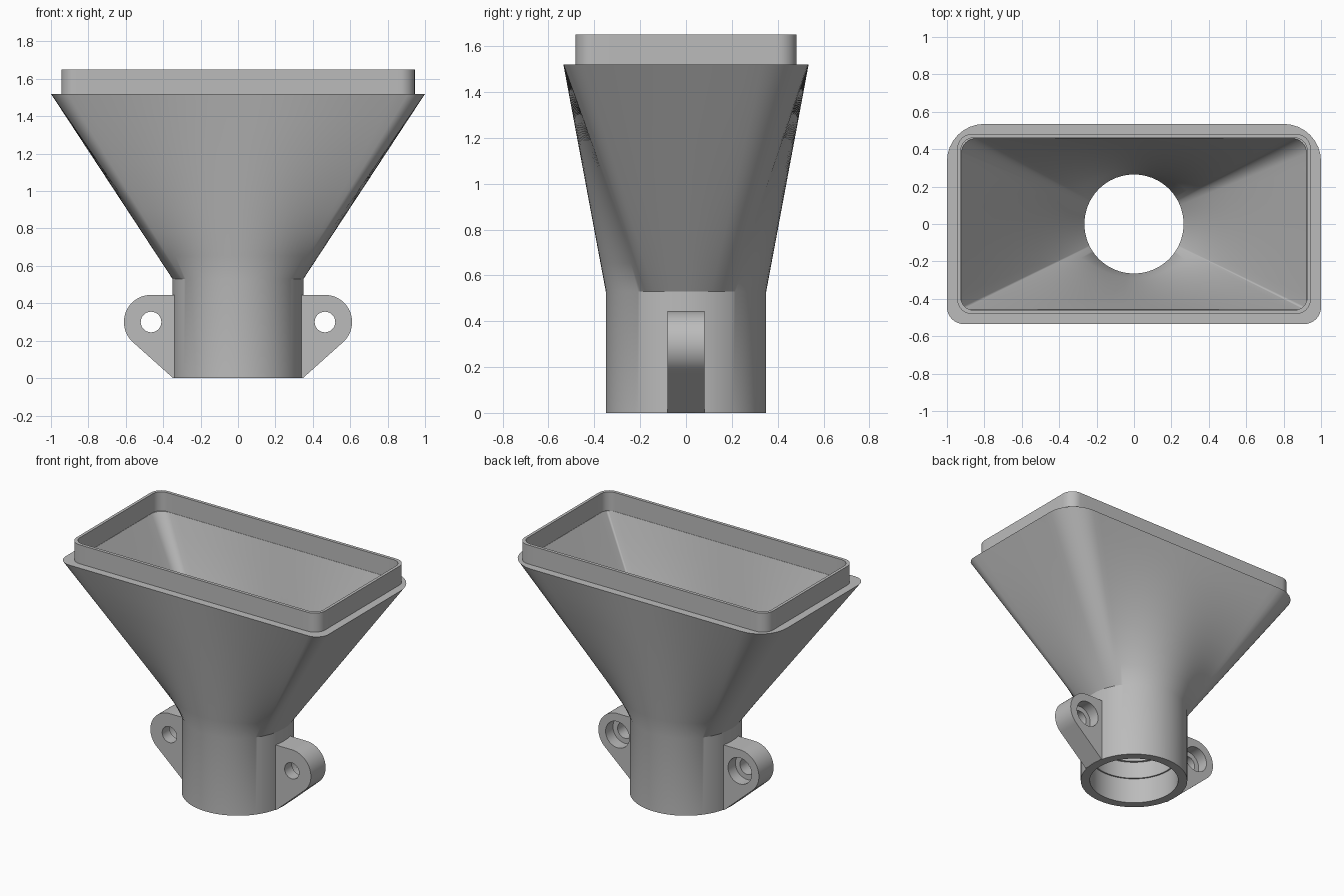
import bpy, bmesh
from math import sin, cos, pi, radians, hypot, atan2, asin

cube = bpy.data.objects.get("Cube")
if cube:
    bpy.data.objects.remove(cube, do_unlink=True)

grey = bpy.data.materials.new("mid grey plastic")
grey.use_nodes = True
colour = (0.5, 0.5, 0.5, 1)
grey.diffuse_color = colour
grey.node_tree.nodes["Principled BSDF"].inputs["Base Color"].default_value = colour


def skin(name, rings):
    """Skin a cyclic sequence of equal-length rings into a closed solid."""
    bm = bmesh.new()
    loops = [[bm.verts.new(p) for p in ring] for ring in rings]
    n = len(loops[0])
    for a, b in zip(loops, loops[1:] + loops[:1]):
        for i in range(n):
            j = (i + 1) % n
            bm.faces.new((a[i], a[j], b[j], b[i]))
    bmesh.ops.recalc_face_normals(bm, faces=bm.faces)
    mesh = bpy.data.meshes.new(name)
    bm.to_mesh(mesh)
    bm.free()
    obj = bpy.data.objects.new(name, mesh)
    bpy.context.collection.objects.link(obj)
    mesh.materials.append(grey)
    bpy.ops.object.select_all(action='DESELECT')
    obj.select_set(True)
    bpy.context.view_layer.objects.active = obj
    bpy.ops.object.shade_smooth_by_angle(angle=radians(30))
    return obj


def divide(a, b, steps):
    """Points strictly between a and b."""
    return [tuple(p + (q - p) * k / steps for p, q in zip(a, b)) for k in range(1, steps)]


def rounded_rect(hx, hy, back, front, z, arc=8):
    """Rounded rectangle with separate back and front corner radii."""
    corners = []
    for q, (sx, sy) in enumerate([(1, 1), (-1, 1), (-1, -1), (1, -1)]):
        r = back if sy > 0 else front
        corners.append([(sx * (hx - r) + r * cos((q + k / arc) * pi / 2),
                         sy * (hy - r) + r * sin((q + k / arc) * pi / 2), z)
                        for k in range(arc + 1)])
    ring = []
    for q, pts in enumerate(corners):
        ring += pts + divide(pts[-1], corners[(q + 1) % 4][0], 12 if q % 2 else 28)
    return ring


def circle_like(ring, r, z):
    """Circle whose points lie in the same directions as those of a ring."""
    return [(r * x / hypot(x, y), r * y / hypot(x, y), z) for x, y, _ in ring]


def taper(low, high, steps=8):
    """Intermediate rings of a straight loft."""
    columns = [divide(a, b, steps) for a, b in zip(low, high)]
    return [list(ring) for ring in zip(*columns)]


# Hollow funnel: round socket, tapering hopper, flange and rectangular lip
NECK, FLANGE, TOP = 0.53, 1.52, 1.65
flange = rounded_rect(1.0, 0.535, 0.2, 0.09, FLANGE)
mouth = rounded_rect(0.923, 0.458, 0.08, 0.012, FLANGE)
outer_neck = circle_like(flange, 0.35, NECK)
inner_neck = circle_like(mouth, 0.265, NECK)

rings = [circle_like(flange, 0.35, 0), outer_neck]
rings += taper(outer_neck, flange) + [flange]
rings += [rounded_rect(0.945, 0.482, 0.08, 0.08, z) for z in (FLANGE, TOP)]
rings += [rounded_rect(0.925, 0.46, 0.065, 0.065, z) for z in (TOP, FLANGE)]
rings += [mouth] + taper(mouth, inner_neck) + [inner_neck]
# Stepped bore of the socket
for r, z in [(0.265, 0.3), (0.28, 0.3), (0.28, 0.18), (0.29, 0.18), (0.29, 0)]:
    rings.append(circle_like(mouth, r, z))
skin("funnel_body", rings)

# Mounting lugs: teardrop outline, through hole and counterbore at the back
CX, CZ, R, HALF = 0.465, 0.3, 0.145, 0.08
foot, root = 0.347, 0.31
dx, dz = CX - foot, CZ
tangent = atan2(dz, dx) - asin(R / hypot(dx, dz)) - pi / 2
arc = [(CX + R * cos(a), CZ + R * sin(a))
       for a in (tangent + (pi / 2 - tangent) * k / 24 for k in range(25))]
stops = [arc[-1], (root, CZ + R), (root, 0), (foot, 0), arc[0]]
outline = list(arc)
for i, steps in enumerate((6, 14, 2, 8)):
    outline += divide(stops[i], stops[i + 1], steps)
    if i < 3:
        outline.append(stops[i + 1])


def lug_ring(side, y, r=None):
    pts = []
    for x, z in outline:
        if r:
            d = hypot(x - CX, z - CZ)
            x, z = CX + r * (x - CX) / d, CZ + r * (z - CZ) / d
        pts.append((side * x, y, z))
    return pts


for name, side in (("left_lug", 1), ("right_lug", -1)):
    skin(name, [lug_ring(side, -HALF), lug_ring(side, HALF),
                lug_ring(side, HALF, 0.09), lug_ring(side, 0.0, 0.09),
                lug_ring(side, 0.0, 0.055), lug_ring(side, -HALF, 0.055)])
